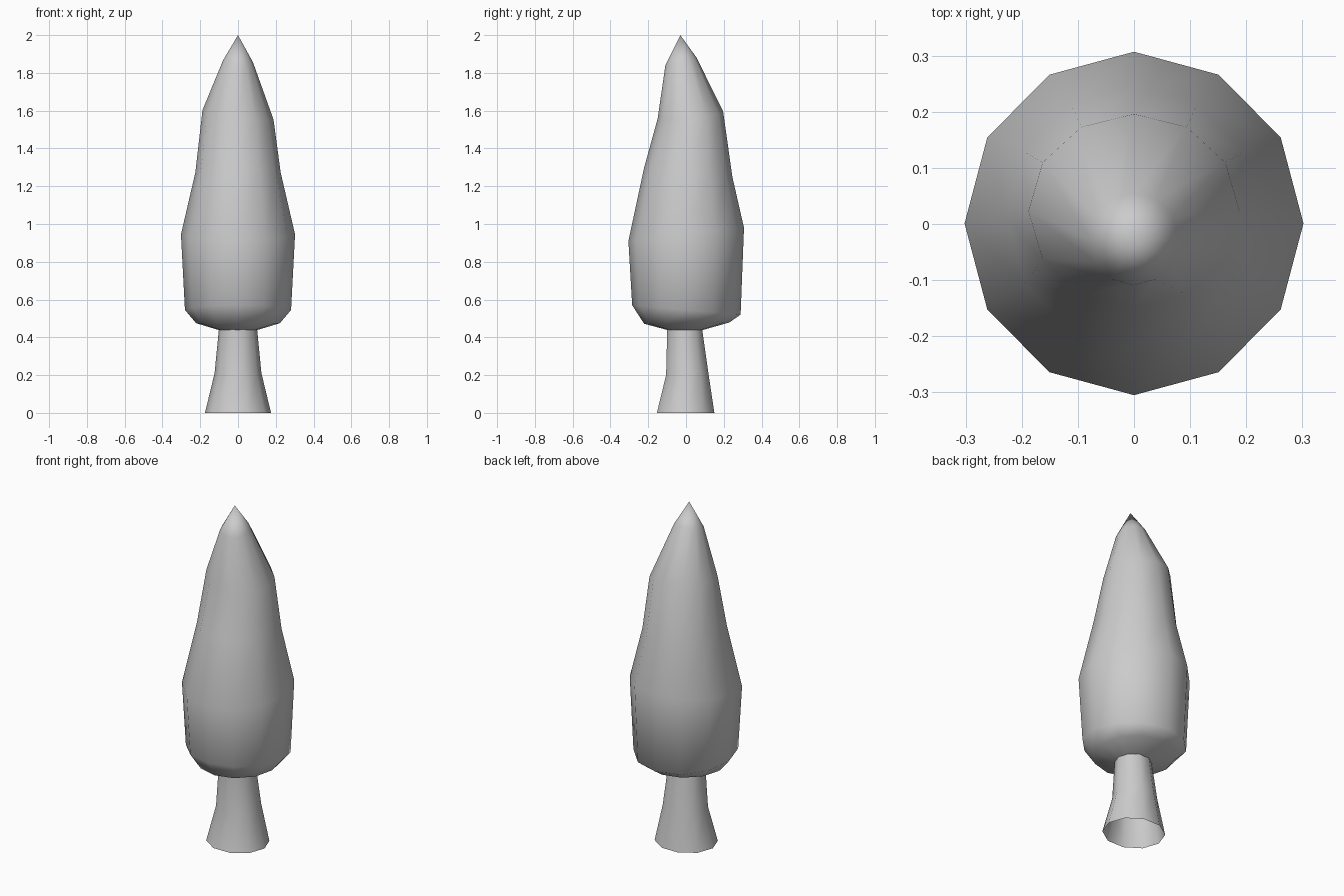
import bpy, bmesh, math

if "Cube" in bpy.data.objects:
    bpy.data.objects.remove(bpy.data.objects["Cube"])


def ring_loft(name, sides, rings, tip=None):
    """Each ring: rx, ry, centre y, centre z, slope of z in x, slope of z in y."""
    bm = bmesh.new()
    loops = []
    for rx, ry, cy, z, sx, sy in rings:
        loop = []
        for i in range(sides):
            a = 2 * math.pi * i / sides
            c, s = math.cos(a), math.sin(a)
            loop.append(bm.verts.new((rx * c, cy + ry * s, z + sx * c + sy * s)))
        loops.append(loop)
    for lo, hi in zip(loops, loops[1:]):
        for i in range(sides):
            j = (i + 1) % sides
            bm.faces.new((lo[i], lo[j], hi[j], hi[i]))
    if tip:
        t = bm.verts.new(tip)
        for i in range(sides):
            bm.faces.new((loops[-1][i], loops[-1][(i + 1) % sides], t))
    for f in bm.faces:
        f.smooth = True
    mesh = bpy.data.meshes.new(name)
    bm.to_mesh(mesh)
    bm.free()
    obj = bpy.data.objects.new(name, mesh)
    bpy.context.collection.objects.link(obj)
    return obj


# Trunk: open flared tube
ring_loft("trunk", 10, [
    (0.175, 0.16, -0.002, 0.0, 0, 0),
    (0.124, 0.117, 0.006, 0.21, 0, 0.01),
    (0.101, 0.097, -0.007, 0.445, 0, 0),
])

# Foliage: tilted rings rising to an off-centre tip
ring_loft("foliage", 12, [
    (0.10, 0.09, -0.005, 0.438, 0, 0),
    (0.222, 0.225, 0.003, 0.475, 0, 0.003),
    (0.281, 0.287, 0.002, 0.545, 0, -0.025),
    (0.302, 0.306, 0.001, 0.945, 0, 0.035),
    (0.226, 0.234, 0.012, 1.272, 0, -0.025),
    (0.188, 0.173, 0.023, 1.578, -0.025, 0.02),
    (0.079, 0.082, -0.027, 1.862, -0.005, 0.02),
], tip=(0, -0.03, 2.0))
